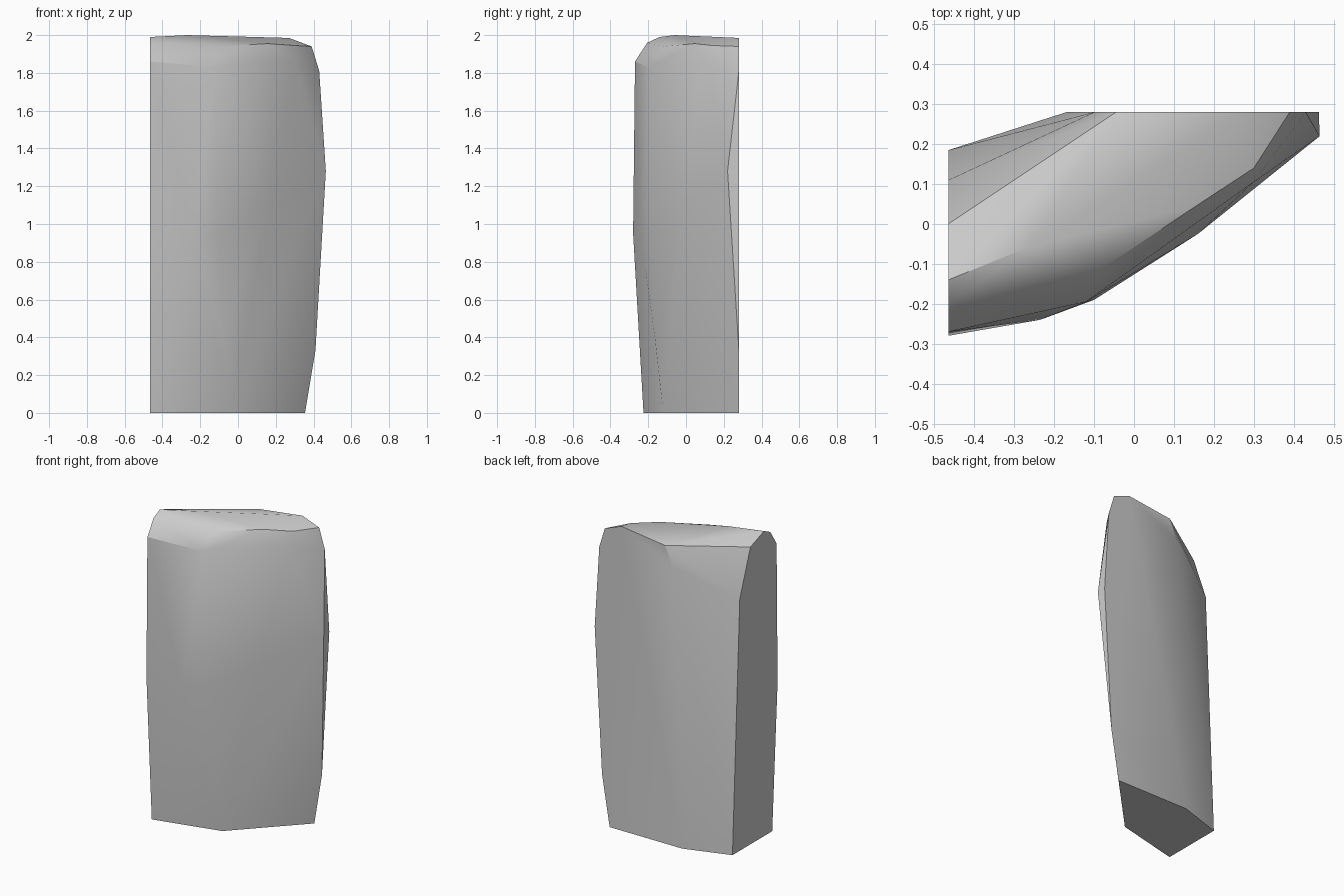
import bpy
import bmesh
import math

default_cube = bpy.data.objects.get("Cube")
if default_cube:
    bpy.data.objects.remove(default_cube, do_unlink=True)


def make_material(name, colour):
    material = bpy.data.materials.new(name)
    material.use_nodes = True
    material.diffuse_color = colour
    material.node_tree.nodes["Principled BSDF"].inputs["Base Color"].default_value = colour
    return material


# The two flat cut planes that bound the stone
SIDE = -0.465
BACK = 0.28

# Foot outline and back edge
foot = [
    (SIDE, -0.225, 0), (-0.03, -0.12, 0), (0.355, BACK, 0),
    (-0.17, BACK, 0), (SIDE, 0.185, 0),
]

# Gently bulging front and right flank
flank = [
    (0.41, BACK, 0.33), (-0.08, -0.165, 0.4),
    (SIDE, -0.28, 0.95), (-0.235, -0.24, 0.95), (-0.1, -0.19, 0.95),
    (0.16, -0.025, 1.1), (0.465, 0.22, 1.28), (0.463, BACK, 1.28),
    (0.43, BACK, 1.81),
]

# Shoulder where the walls turn in to the crown
shoulder = [
    (SIDE, -0.27, 1.86), (-0.12, -0.195, 1.83), (0.3, 0.105, 1.87),
    (SIDE, 0.11, 1.64), (-0.1, BACK, 1.82),
]

# Bevelled crown
crown = [
    (SIDE, -0.205, 1.96), (SIDE, -0.14, 1.99), (-0.27, -0.06, 2),
    (-0.085, -0.115, 1.94), (0.155, 0.045, 1.955), (0.3, 0.14, 1.945),
    (0.39, BACK, 1.94), (0.27, BACK, 1.985),
    (SIDE, 0, 1.94), (-0.045, BACK, 1.945),
]

# Wrap the outlines in a faceted skin
bm = bmesh.new()
for point in foot + flank + shoulder + crown:
    bm.verts.new(point)
hull = bmesh.ops.convex_hull(bm, input=bm.verts)
unused = {v for v in hull["geom_interior"] if isinstance(v, bmesh.types.BMVert)}
bmesh.ops.delete(bm, geom=list(unused), context="VERTS")

# Merge the triangles on the flat cuts into single faces
bmesh.ops.dissolve_limit(
    bm, angle_limit=math.radians(1), verts=bm.verts, edges=bm.edges)
bmesh.ops.recalc_face_normals(bm, faces=bm.faces)

mesh = bpy.data.meshes.new("stone_block")
bm.to_mesh(mesh)
bm.free()
stone = bpy.data.objects.new("stone_block", mesh)
bpy.context.collection.objects.link(stone)
mesh.materials.append(make_material("stone_grey", (0.6, 0.6, 0.6, 1)))

# Soft facets with crisp cut edges
bpy.ops.object.select_all(action="DESELECT")
stone.select_set(True)
bpy.context.view_layer.objects.active = stone
bpy.ops.object.shade_smooth_by_angle(angle=math.radians(30))
